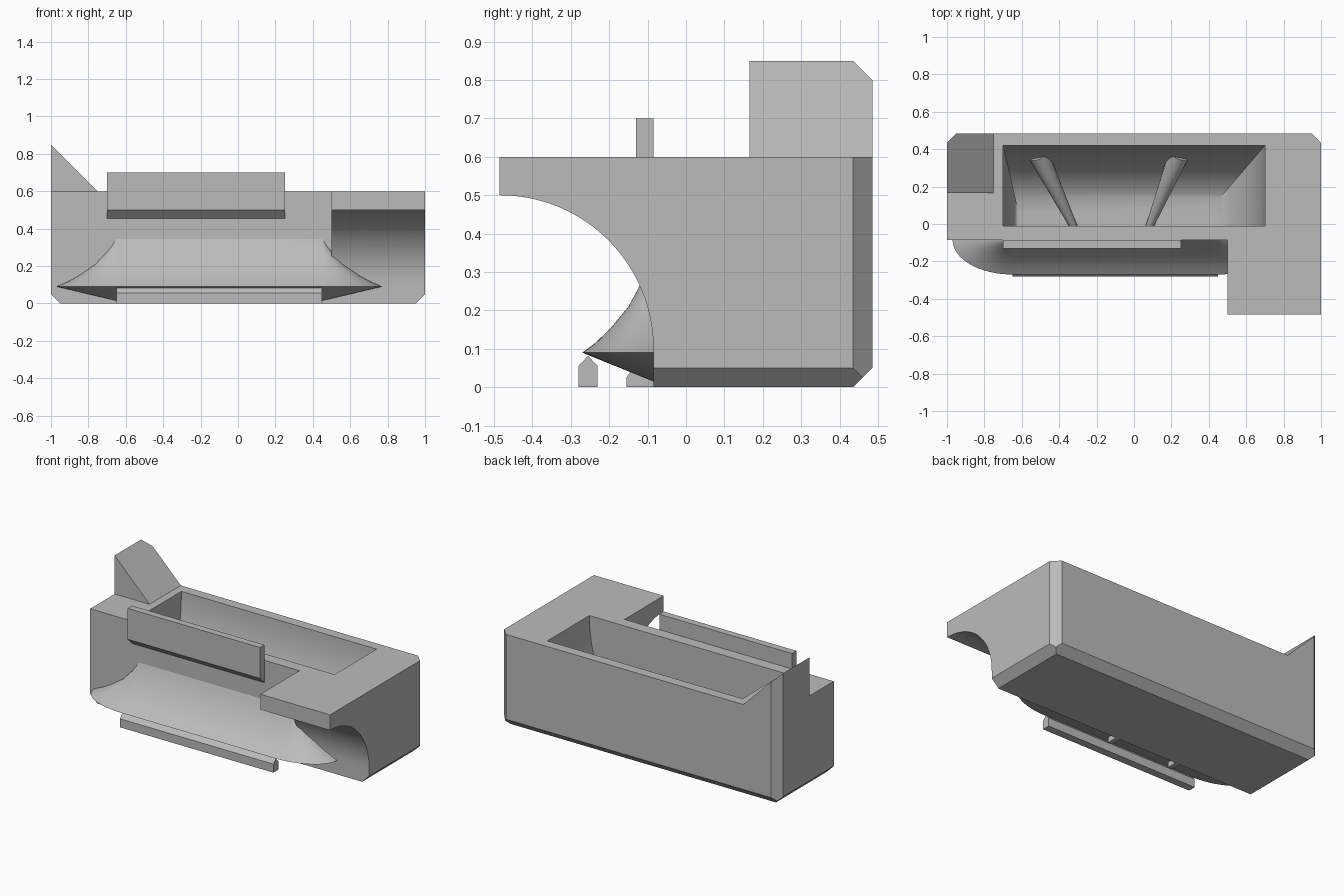
import bpy, bmesh, math
from mathutils import Vector

if "Cube" in bpy.data.objects:
    bpy.data.objects.remove(bpy.data.objects["Cube"], do_unlink=True)

grey = bpy.data.materials.new("plain grey")
grey.use_nodes = True
grey.diffuse_color = (0.5, 0.5, 0.5, 1)
grey.node_tree.nodes["Principled BSDF"].inputs["Base Color"].default_value = (0.5, 0.5, 0.5, 1)


def finish(name, bm):
    """Turn a bmesh into a grey object."""
    bmesh.ops.recalc_face_normals(bm, faces=bm.faces)
    mesh = bpy.data.meshes.new(name)
    bm.to_mesh(mesh)
    bm.free()
    mesh.materials.append(grey)
    obj = bpy.data.objects.new(name, mesh)
    bpy.context.collection.objects.link(obj)
    return obj


def prism(name, profile, start, end, axis="X", planes=()):
    """Extrude a closed profile along an axis, then slice off chamfers."""
    place = {"X": lambda a, b, d: (d, a, b),
             "Y": lambda a, b, d: (a, d, b),
             "Z": lambda a, b, d: (a, b, d)}[axis]
    bm = bmesh.new()
    rings = [[bm.verts.new(place(a, b, d)) for a, b in profile] for d in (start, end)]
    bm.faces.new(rings[0])
    bm.faces.new(rings[1])
    n = len(profile)
    for i in range(n):
        j = (i + 1) % n
        bm.faces.new((rings[0][i], rings[0][j], rings[1][j], rings[1][i]))
    for co, no in planes:
        geom = bm.verts[:] + bm.edges[:] + bm.faces[:]
        cut = bmesh.ops.bisect_plane(bm, geom=geom, plane_co=co, plane_no=no, clear_outer=True)
        edges = [e for e in cut["geom_cut"] if isinstance(e, bmesh.types.BMEdge)]
        if edges:
            bmesh.ops.holes_fill(bm, edges=edges)
    return finish(name, bm)


def cone(name, p, q, r1, r2, segments=48):
    """Round bar from p to q."""
    p, q = Vector(p), Vector(q)
    bm = bmesh.new()
    bmesh.ops.create_cone(bm, cap_ends=True, segments=segments, radius1=r1, radius2=r2,
                          depth=(q - p).length)
    turn = (q - p).to_track_quat("Z", "Y").to_matrix().to_4x4()
    turn.translation = (p + q) / 2
    bm.transform(turn)
    return finish(name, bm)


def combine(target, tool, operation):
    mod = target.modifiers.new("combine", "BOOLEAN")
    mod.operation = operation
    mod.solver = "EXACT"
    mod.object = tool
    bpy.context.view_layer.objects.active = target
    bpy.ops.object.modifier_apply(modifier=mod.name)
    bpy.data.objects.remove(tool, do_unlink=True)


def arc(cx, cz, rx, rz, a0, a1, steps=24):
    angles = [math.radians(a0 + (a1 - a0) * i / steps) for i in range(steps + 1)]
    return [(cx + rx * math.cos(a), cz + rz * math.sin(a)) for a in angles]


def box(a0, a1, b0, b1):
    return [(a0, b0), (a1, b0), (a1, b1), (a0, b1)]


FRONT, BACK, TOP = -0.085, 0.485, 0.6
corners = [((s, BACK - 0.05, 0), (s, 1, 0)) for s in (-1, 1)]
base = [((s, 0, 0.05), (s, 0, -1)) for s in (-1, 1)] + [((0, BACK, 0.05), (0, 1, -1))]

# Main block with chamfered base and back corners
body = prism("body", box(FRONT, BACK, 0, TOP), -1, 1, "X", corners + base)

# Overhanging bracket with a round hollow below
under = arc(-0.485, 0.1, 0.4, 0.4, 90, 0)
bracket = prism("bracket", under + [(0, 0.1), (0, TOP), (-0.485, TOP)], 0.5, 1)
combine(body, bracket, "UNION")

# Scooped pocket: long profile crossed with side profile
bottom = 0.05
side = [(-0.01, 0.7), (-0.01, bottom)] + arc(0.07, TOP, 0.35, TOP - bottom, -90, 0) + [(0.42, 0.7)]
length = ([(-0.7, 0.7)] + arc(-0.62, TOP, 0.08, TOP - bottom, 180, 270)
          + arc(0.4, TOP, 0.3, TOP - bottom, -90, 0) + [(0.7, 0.7)])
pocket = prism("pocket", side, -0.8, 0.8)
combine(pocket, prism("pocket_length", length, -0.1, 0.5, "Y"), "INTERSECT")
combine(body, pocket, "DIFFERENCE")

# Bracket hole and its wider recess underneath
combine(body, cone("hole", (0.7, -0.28, 0.3), (0.7, -0.28, 0.7), 0.09, 0.09), "DIFFERENCE")
combine(body, cone("recess", (0.7, -0.28, 0.12), (0.7, -0.28, 0.502), 0.15, 0.15), "DIFFERENCE")

# Pointed corner stop on top
stop = prism("corner_stop", [(-1, TOP), (-0.75, TOP), (-1, 0.85)], 0.165, BACK, "Y", corners)

# Upright front plate with a sloping underside
plate = prism("front_plate", [(-0.13, 0.5), (FRONT, 0.455), (FRONT, 0.7), (-0.13, 0.7)], -0.7, 0.25)

# Flared lip: rings of a concave section swept round two curved ends
section = [(0, 0.345), (0.07, 0.31), (0.16, 0.275), (0.35, 0.21), (0.62, 0.15),
           (0.82, 0.115), (1, 0.09), (0, 0.015)]
bm = bmesh.new()
stations = [(-0.65, 180 + 90 * i / 16) for i in range(17)] + [(0.45, 270 + 90 * i / 16) for i in range(17)]
rings = []
for cx, deg in stations:
    a = math.radians(deg)
    rings.append([bm.verts.new((cx + 0.32 * r * math.cos(a), FRONT + 0.185 * r * math.sin(a), z))
                  for r, z in section])
for one, two in zip(rings, rings[1:]):
    for k in range(len(section) - 1):
        bm.faces.new((one[k], one[k + 1], two[k + 1], two[k]))
bmesh.ops.remove_doubles(bm, verts=bm.verts, dist=0.0005)
lip = finish("front_lip", bm)

# Low rail with a ridge, standing in front of the lip
rail = prism("front_rail", [(-0.28, 0), (-0.23, 0), (-0.23, 0.055), (-0.255, 0.082), (-0.28, 0.055)],
             -0.65, 0.45)

# Tapered ribs in the pocket and small feet under the lip
smooth = [body, lip]
for label, low, high, foot in (("right", -0.32, -0.51, -0.4), ("left", 0.08, 0.24, 0.05)):
    smooth.append(cone(label + "_pocket_rib", (low, -0.02, 0.055), (high, 0.37, 0.25), 0.02, 0.055, 24))
    prism(label + "_foot", [(-0.06, 0), (-0.155, 0), (-0.155, 0.025), (-0.145, 0.04), (-0.06, 0.02)],
          foot - 0.015, foot + 0.015)

for obj in smooth:
    bpy.ops.object.select_all(action="DESELECT")
    obj.select_set(True)
    bpy.context.view_layer.objects.active = obj
    bpy.ops.object.shade_smooth_by_angle(angle=math.radians(30))
